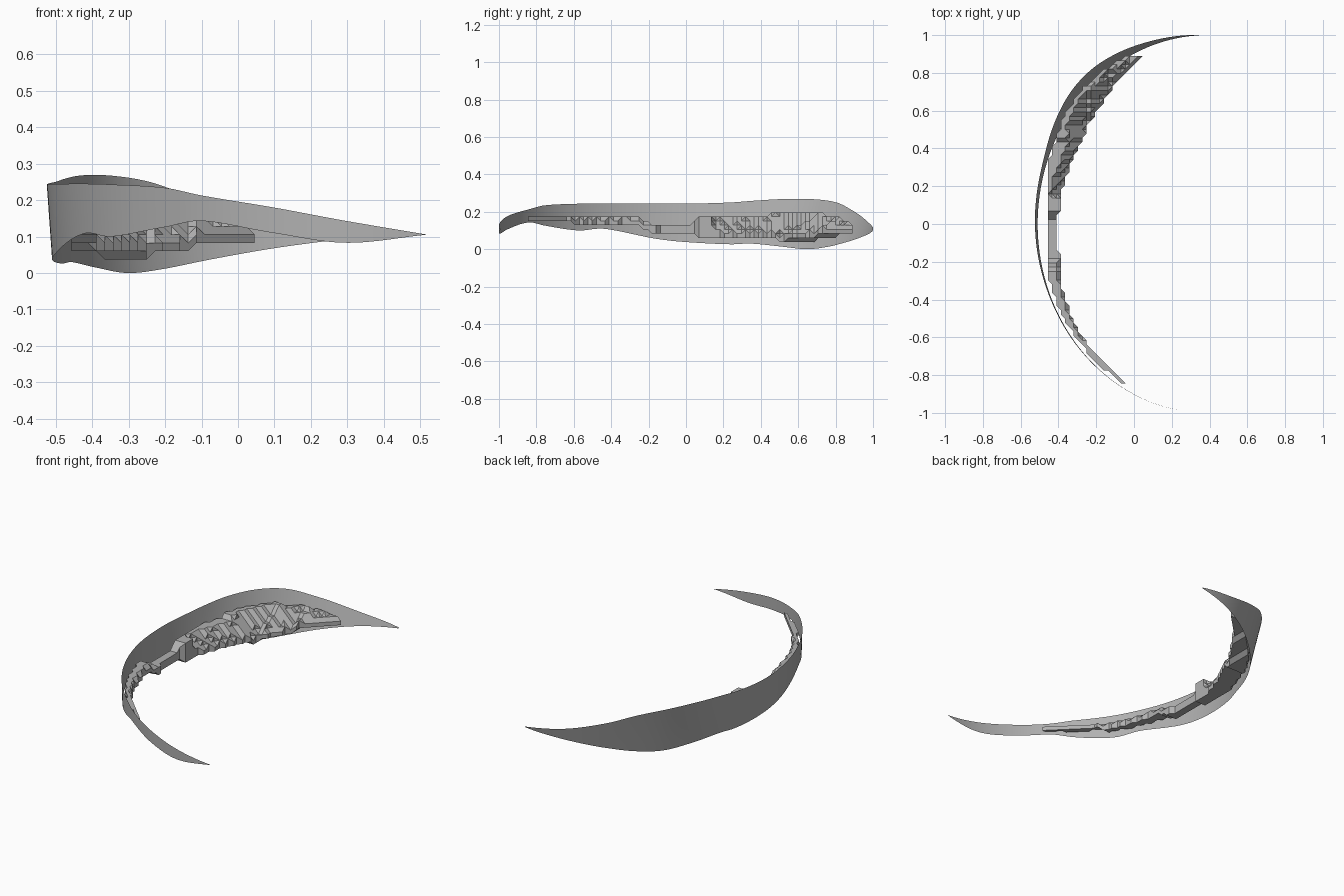
import bpy, bmesh, math
from itertools import product

cube = bpy.data.objects.get("Cube")
if cube:
    bpy.data.objects.remove(cube)

grey = bpy.data.materials.new("plain grey")
grey.use_nodes = True
colour = (0.44, 0.44, 0.44, 1)
grey.diffuse_color = colour
grey.node_tree.nodes["Principled BSDF"].inputs["Base Color"].default_value = colour

CENTRE, RX = 0.39, 0.9


def make_object(name, bm):
    mesh = bpy.data.meshes.new(name)
    bm.to_mesh(mesh)
    bm.free()
    mesh.materials.append(grey)
    obj = bpy.data.objects.new(name, mesh)
    bpy.context.collection.objects.link(obj)
    return obj


def sample(rows, t, column, smooth=True):
    """Interpolate one column of a table keyed by its first column."""
    i = 0
    while i < len(rows) - 2 and t > rows[i + 1][0]:
        i += 1
    a, b = rows[i], rows[i + 1]
    span = b[0] - a[0]
    f = (t - a[0]) / span
    if not smooth:
        return a[column] + (b[column] - a[column]) * f

    def slope(j):
        lo, hi = rows[max(j - 1, 0)], rows[min(j + 1, len(rows) - 1)]
        return (hi[column] - lo[column]) / (hi[0] - lo[0])
    g = 1 - f
    return (a[column] * g * g * (1 + 2 * f) + b[column] * f * f * (3 - 2 * f)
            + span * f * g * (g * slope(i) - f * slope(i + 1)))


# Curved band: angle along the arc, lower edge, upper edge, outward lean
band = [(-98, .105, .106, 0), (-84, .083, .143, 0), (-71, .11, .18, .01),
        (-57, .143, .213, .02), (-49, .126, .234, .02), (-35, .1, .243, .03),
        (-26, .109, .245, .04), (-9, .055, .244, .06), (0, .038, .243, .07),
        (14, .026, .25, .08), (20, .03, .258, .1), (30, .015, .268, .17),
        (40, 0, .267, .23), (49, .012, .25, .27), (58, .035, .206, .3),
        (72, .07, .145, .3), (87, .1, .105, .3)]
bm = bmesh.new()
COLS, ROWS = 150, 6
grid = []
for c in range(COLS + 1):
    angle = band[0][0] + (band[-1][0] - band[0][0]) * c / COLS
    low, high, lean = (sample(band, angle, n) for n in (1, 2, 3))
    a = math.radians(angle)
    column = []
    for r in range(ROWS + 1):
        z = low + (high - low) * r / ROWS
        out = lean * (z - low)
        column.append(bm.verts.new((CENTRE - (RX + out) * math.cos(a),
                                    (1 + out) * math.sin(a), z)))
    grid.append(column)
for c, r in product(range(COLS), range(ROWS)):
    bm.faces.new((grid[c][r], grid[c][r + 1], grid[c + 1][r + 1], grid[c + 1][r]))
for f in bm.faces:
    f.smooth = True
make_object("curved_band", bm)

# Stepped lining: y, lowest layer, highest layer, inner reach along the arc
lining = [(-.84, 5, 6, .96), (-.63, 5, 6, .942), (-.6, 4, 6, .938),
          (-.25, 4, 6, .895), (-.18, 2, 4, .88), (.02, 2, 4, .866), (.08, 1, 6, .866),
          (.2, 1, 6, .862), (.4, 1, 6, .845), (.5, 1, 7, .86), (.68, 1, 7, .89),
          (.8, 1, 6, .93), (.89, 1, 4, .962)]
STEP, BASE = 0.0228, 0.037
filled = set()
for i, j, k in product(range(-20, 5), range(-37, 40), range(8)):
    x, y, z = i * STEP, j * STEP, BASE + k * STEP
    under, top, inner = (sample(lining, y, n, False) for n in (1, 2, 3))
    under, top = round(under), round(top)
    if y > 0.5:
        under = 0 if x < -0.24 else 1 if x < -0.12 else 2
    angle = math.degrees(math.asin(y))
    outer = 0.988 + max(0, sample(band, angle, 3) * (z - sample(band, angle, 1)))
    reach = math.hypot((x - CENTRE) / RX, y)
    if not inner <= reach <= outer:
        continue
    # Walls stand upright in the middle and climb in terraces elsewhere
    climb = top if -0.2 < y < 0.15 else under + 1.3 + 1.25 * (reach - inner) / STEP
    if under <= k <= min(top, climb):
        filled.add((i, j, k))

# Wrap the filled lattice points in chamfered cells and drop the inner walls
corners = list(product((0, 1), repeat=3))
cells = {tuple(p[n] - d[n] for n in range(3)) for p in filled for d in corners}
bm = bmesh.new()
points = {p: bm.verts.new((p[0] * STEP, p[1] * STEP, BASE + p[2] * STEP))
          for p in sorted(filled)}


def hull_triangles(pts):
    """Outer triangles of the convex hull of a few lattice points."""
    tmp = bmesh.new()
    lookup = {tmp.verts.new(p): p for p in pts}
    bmesh.ops.convex_hull(tmp, input=list(tmp.verts))
    tris = [[lookup[v] for v in f.verts] for f in tmp.faces]
    tmp.free()
    return tris


def is_inner(tri, cell):
    """True where the neighbouring cell is solid on the other side."""
    for axis in range(3):
        level = {p[axis] for p in tri}
        if len(level) == 1:
            beyond = list(cell)
            beyond[axis] += 2 if level.pop() > cell[axis] else -1
            return any(tuple(beyond[n] + d[n] for n in range(3)) in filled
                       for d in corners if d[axis] == 0)
    return False


for cell in sorted(cells):
    pts = [q for q in (tuple(cell[n] + d[n] for n in range(3)) for d in corners) if q in filled]
    flat = any(len({p[n] for p in pts}) == 1 for n in range(3))
    if len(pts) < 4 or flat:
        continue
    for tri in hull_triangles(pts):
        if not is_inner(tri, cell):
            verts = [points[p] for p in tri]
            if not bm.faces.get(verts):
                bm.faces.new(verts)
bmesh.ops.delete(bm, geom=[v for v in bm.verts if not v.link_faces], context='VERTS')
bmesh.ops.recalc_face_normals(bm, faces=list(bm.faces))
make_object("stepped_lining", bm)
